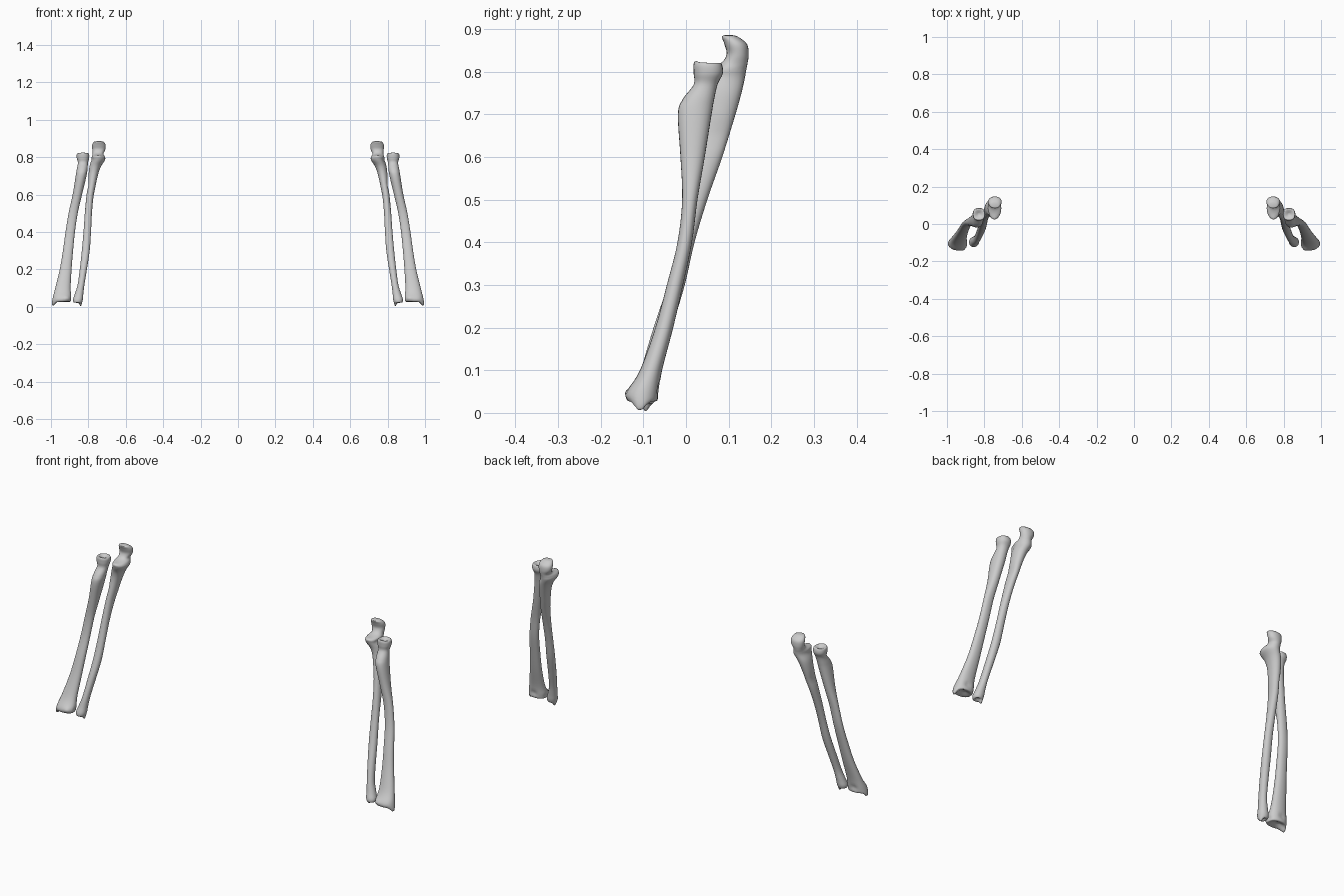
import bpy, bmesh, math
from mathutils import Vector

SIDES, STEPS = 24, 5

def spline(a, b, c, d, t):
    return tuple(0.5 * (2*q + (r-p)*t + (2*p-5*q+4*r-s)*t*t + (3*q-p-3*r+s)*t**3)
                 for p, q, r, s in zip(a, b, c, d))

def loft_bone(name, rows, pulls, power):
    """Rows: z, x min, x max, y min, y max. Pulls: centre, reach, offset."""
    rings = []
    for i in range(len(rows) - 1):
        a, d = rows[max(i-1, 0)], rows[min(i+2, len(rows)-1)]
        for s in range(STEPS):
            rings.append(spline(a, rows[i], rows[i+1], d, s / STEPS))
    rings.append(rows[-1])
    bm = bmesh.new()
    loops = []
    for z, x0, x1, y0, y1 in rings:
        loop = []
        for k in range(SIDES):
            a = 2 * math.pi * k / SIDES
            c, s = math.cos(a), math.sin(a)
            u = math.copysign(abs(c)**power, c)
            v = math.copysign(abs(s)**power, s)
            loop.append(bm.verts.new(((x0+x1)/2 + u*(x1-x0)/2, (y0+y1)/2 + v*(y1-y0)/2, z)))
        loops.append(loop)
    for l, m in zip(loops, loops[1:]):
        for k in range(SIDES):
            j = (k+1) % SIDES
            bm.faces.new((l[k], l[j], m[j], m[k]))
    bm.faces.new(loops[0])
    bm.faces.new(loops[-1])
    # local processes, grooves and ridges
    for centre, reach, offset in pulls:
        for v in bm.verts:
            d = (v.co - Vector(centre)).length / reach
            v.co += Vector(offset) * math.exp(-d*d*2)
    bmesh.ops.recalc_face_normals(bm, faces=bm.faces)
    me = bpy.data.meshes.new(name)
    bm.to_mesh(me)
    bm.free()
    ob = bpy.data.objects.new(name, me)
    bpy.context.collection.objects.link(ob)
    bpy.context.view_layer.objects.active = ob
    ob.select_set(True)
    bpy.ops.object.shade_smooth_by_angle(angle=math.radians(60))
    ob.select_set(False)
    ob.modifiers.new("other_side", 'MIRROR')
    return ob

# Outer bone: wide wrist end, bowed shaft, biceps bump, dished round head
radius_rows = [
    (0.036, .93, .955, -.106, -.092),
    (0.028, .905, .98, -.128, -.076),
    (0.030, .893, .990, -.138, -.067),
    (0.050, .890, .990, -.139, -.063),
    (0.10, .895, .977, -.108, -.056),
    (0.20, .890, .953, -.072, -.030),
    (0.30, .882, .936, -.045, -.007),
    (0.40, .872, .922, -.020, .014),
    (0.50, .857, .906, -.009, .027),
    (0.60, .834, .884, -.013, .044),
    (0.70, .810, .868, -.019, .060),
    (0.735, .805, .862, -.008, .066),
    (0.77, .802, .856, .018, .074),
    (0.795, .796, .862, .018, .086),
    (0.815, .796, .862, .018, .085),
    (0.821, .803, .855, .025, .078),
    (0.812, .823, .835, .046, .058)]
loft_bone("radius_bone", radius_rows, [
    ((.985, -.108, .028), .022, (.006, 0, -.022)),
    ((.912, -.137, .045), .020, (0, -.007, .003)),
    ((.945, -.062, .055), .018, (0, -.008, 0)),
    ((.893, -.098, .040), .018, (.006, 0, 0)),
    ((.83, .02, .82), .03, (0, 0, .004))], 0.92)

# Inner bone: slim wrist end, curved shaft, notched hook at the elbow
ulna_rows = [
    (0.029, .852, .862, -.102, -.092),
    (0.022, .838, .876, -.119, -.078),
    (0.038, .830, .882, -.123, -.070),
    (0.070, .827, .872, -.113, -.066),
    (0.12, .821, .857, -.100, -.057),
    (0.20, .808, .846, -.076, -.033),
    (0.30, .793, .835, -.043, -.003),
    (0.40, .786, .826, -.016, .020),
    (0.50, .781, .819, .006, .050),
    (0.60, .771, .810, .027, .085),
    (0.70, .750, .800, .044, .116),
    (0.75, .733, .794, .043, .130),
    (0.785, .711, .784, .030, .138),
    (0.803, .712, .782, .032, .141),
    (0.818, .720, .777, .078, .144),
    (0.840, .710, .779, .095, .147),
    (0.865, .708, .780, .090, .143),
    (0.882, .718, .770, .084, .122),
    (0.886, .735, .753, .092, .108)]
loft_bone("ulna_bone", ulna_rows, [
    ((.845, -.095, .022), .014, (-.002, 0, -.020)),
    ((.745, .03, .80), .022, (0, -.004, .006)),
    ((.79, .06, .79), .022, (-.008, 0, 0)),
    ((.80, .07, .65), .04, (-.006, 0, 0))], 0.95)
